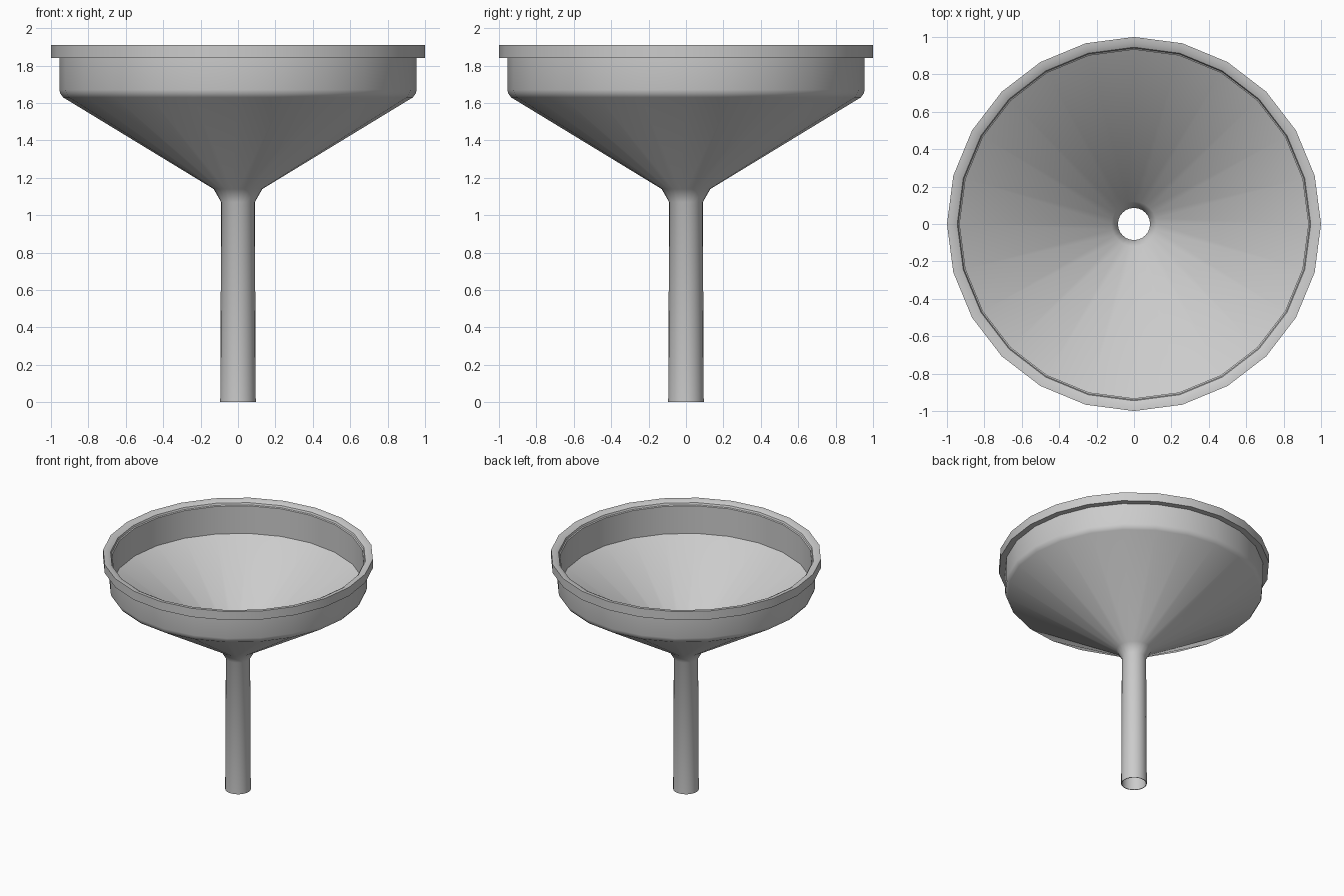
import bpy, bmesh, math

if "Cube" in bpy.data.objects:
    bpy.data.objects.remove(bpy.data.objects["Cube"])

SIDES = 24


def lathe(name, profile, sides=SIDES):
    """Revolve a closed (radius, height) profile around z."""
    bm = bmesh.new()
    rings = []
    for i in range(sides):
        a = math.tau * i / sides
        rings.append([bm.verts.new((r * math.cos(a), r * math.sin(a), z)) for r, z in profile])
    n = len(profile)
    for i in range(sides):
        a, b = rings[i], rings[(i + 1) % sides]
        for j in range(n):
            k = (j + 1) % n
            bm.faces.new((a[j], b[j], b[k], a[k]))
    bmesh.ops.recalc_face_normals(bm, faces=bm.faces)
    mesh = bpy.data.meshes.new(name)
    bm.to_mesh(mesh)
    bm.free()
    obj = bpy.data.objects.new(name, mesh)
    bpy.context.collection.objects.link(obj)
    bpy.ops.object.select_all(action='DESELECT')
    obj.select_set(True)
    bpy.context.view_layer.objects.active = obj
    bpy.ops.object.shade_smooth_by_angle(angle=math.radians(35))
    return obj


# Outer skin: spout, throat, cone, bowl wall and overhanging rim
outer = [(0.095, 0.0), (0.09, 1.07), (0.13, 1.14), (0.935, 1.63),
         (0.95, 1.65), (0.955, 1.67), (0.955, 1.84), (1.0, 1.84), (1.0, 1.91)]
# Inner skin: rolled rim edge, bowl wall, cone and bore
inner = [(0.97, 1.908), (0.945, 1.895), (0.94, 1.88), (0.932, 1.875),
         (0.932, 1.65), (0.12, 1.155), (0.086, 1.09), (0.09, 0.0)]

lathe("funnel", outer + inner)
